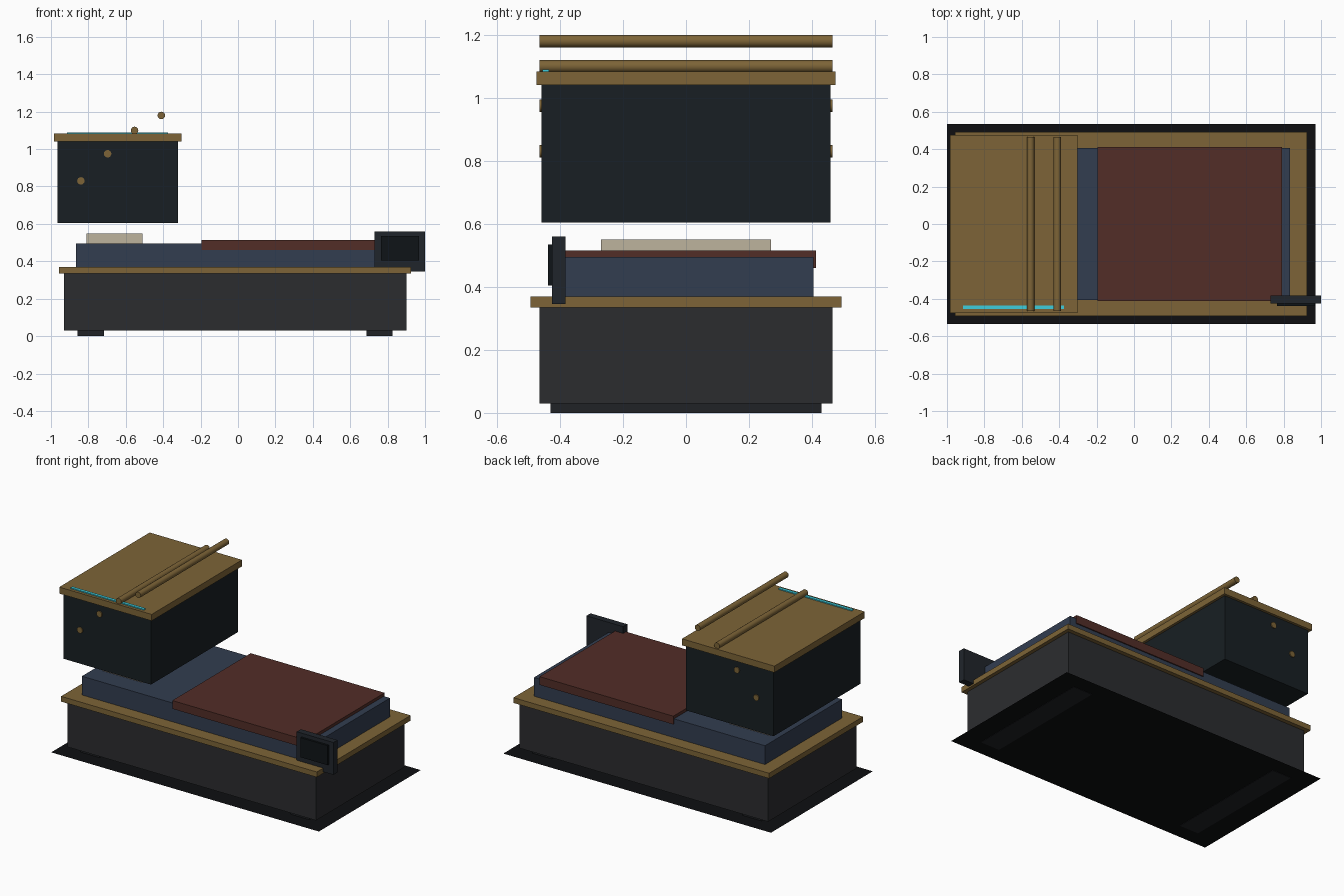
import bpy
import math

default_cube = bpy.data.objects.get("Cube")
if default_cube:
    bpy.data.objects.remove(default_cube, do_unlink=True)


def make_material(name, red, green, blue):
    """Matte material from display colour values in the range 0 to 255."""
    linear = [((c / 255 + 0.055) / 1.055) ** 2.4 for c in (red, green, blue)]
    colour = (*linear, 1.0)
    material = bpy.data.materials.new(name)
    material.use_nodes = True
    material.diffuse_color = colour
    shader = material.node_tree.nodes["Principled BSDF"]
    shader.inputs["Base Color"].default_value = colour
    shader.inputs["Roughness"].default_value = 0.7
    return material


def finish(name, material):
    part = bpy.context.active_object
    part.name = name
    part.data.name = name
    part.data.materials.append(material)
    return part


def box(name, material, x, y, z):
    """Box spanning a (low, high) range on each axis."""
    spans = (x, y, z)
    bpy.ops.mesh.primitive_cube_add(size=1, location=[sum(s) / 2 for s in spans])
    part = finish(name, material)
    part.scale = [high - low for low, high in spans]
    bpy.ops.object.transform_apply(location=False, rotation=False, scale=True)
    return part


def rod(name, material, x, z, radius, length):
    """Round rod running front to back."""
    bpy.ops.mesh.primitive_cylinder_add(
        vertices=16, radius=radius, depth=length,
        location=(x, 0, z), rotation=(math.pi / 2, 0, 0))
    part = finish(name, material)
    bpy.ops.object.shade_smooth_by_angle(angle=math.radians(40))
    return part


def both(half):
    return (-half, half)


wood = make_material("wood", 125, 100, 55)
charcoal = make_material("charcoal", 43, 44, 47)
foot_dark = make_material("foot_dark", 32, 34, 38)
shell_dark = make_material("shell_dark", 24, 31, 35)
navy = make_material("navy", 50, 61, 80)
maroon = make_material("maroon", 82, 45, 39)
linen = make_material("linen", 190, 179, 158)
cyan = make_material("cyan", 62, 205, 220)
frame_dark = make_material("frame_dark", 32, 37, 43)
glass_dark = make_material("glass_dark", 15, 20, 23)
black = make_material("black", 14, 15, 17)

# Floor sheet under the whole bed
bpy.ops.mesh.primitive_plane_add(size=1, location=(-0.015, 0, 0.002))
floor_sheet = finish("floor_sheet", black)
floor_sheet.scale = (1.97, 1.07, 1)
bpy.ops.object.transform_apply(location=False, rotation=False, scale=True)

# Base on two cross feet, with a wooden rim
for end, centre in (("head", -0.787), ("foot", 0.757)):
    box(end + "_end_support", foot_dark,
        (centre - 0.07, centre + 0.07), both(0.43), (0, 0.03))
box("base", charcoal, (-0.93, 0.9), both(0.465), (0.03, 0.335))
box("base_rim", wood, (-0.957, 0.925), both(0.493), (0.335, 0.37))

# Bedding
box("mattress", navy, (-0.865, 0.835), both(0.405), (0.37, 0.495))
box("blanket", maroon, (-0.195, 0.79), both(0.412), (0.46, 0.515))
box("pillow", linen, (-0.81, -0.51), both(0.27), (0.495, 0.55))

# Hood over the head end, with a lid and light strip
box("hood", shell_dark, (-0.965, -0.32), both(0.458), (0.605, 1.04))
box("hood_lid", wood, (-0.983, -0.303), both(0.475), (1.04, 1.083))
box("light_strip", cyan, (-0.915, -0.375), (-0.455, -0.435), (1.08, 1.09))

# Rods climbing through and above the hood
rod_centres = ((-0.84, 0.83), (-0.697, 0.975), (-0.553, 1.1), (-0.41, 1.18))
for number, (x, z) in enumerate(rod_centres, start=1):
    rod(f"hood_rod_{number}", wood, x, z, 0.02, 0.93)

# Control screen at the foot end
box("screen_frame", frame_dark, (0.73, 1), (-0.425, -0.382), (0.345, 0.56))
box("screen_glass", glass_dark, (0.765, 0.967), (-0.438, -0.425), (0.405, 0.535))
